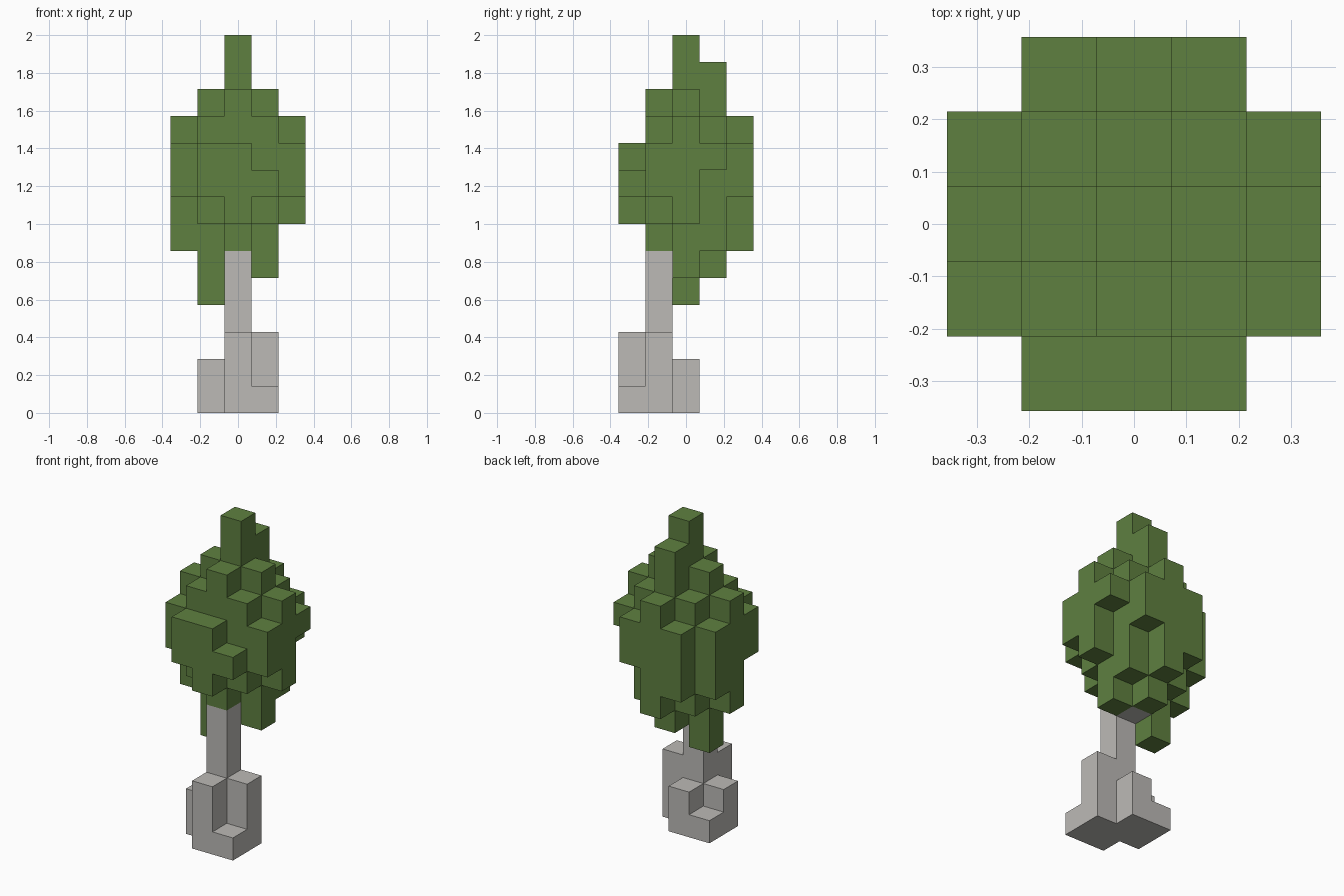
import bpy
import bmesh
from mathutils import Vector

cube = bpy.data.objects.get("Cube")
if cube:
    bpy.data.objects.remove(cube, do_unlink=True)

UNIT = 2 / 14  # edge of one block


def make_material(name, color):
    mat = bpy.data.materials.new(name)
    mat.use_nodes = True
    mat.diffuse_color = color
    mat.node_tree.nodes["Principled BSDF"].inputs["Base Color"].default_value = color
    return mat


def stack(rows):
    """Turn rows of (bottom, top) columns, front row first, into a set of blocks."""
    cells = set()
    for y, row in enumerate(rows):
        for x, span in enumerate(row):
            if span:
                cells.update((x - 2, y - 2, z) for z in range(*span))
    return cells


def build_blocks(name, cells, solid, mat):
    """Make the outer skin of the blocks, leaving out faces against other blocks."""
    bm = bmesh.new()
    for cell in cells:
        centre = Vector(cell) + Vector((0, 0, 0.5))
        for axis in range(3):
            for sign in (-1, 1):
                n = Vector((0, 0, 0))
                n[axis] = sign
                if tuple(int(c + d) for c, d in zip(cell, n)) in solid:
                    continue
                u = Vector((0, 0, 0))
                u[(axis + 1) % 3] = 1
                v = n.cross(u)
                corners = (-u - v, u - v, u + v, v - u)
                bm.faces.new([bm.verts.new((centre + (n + c) / 2) * UNIT) for c in corners])
    bmesh.ops.remove_doubles(bm, verts=bm.verts, dist=UNIT / 100)
    bmesh.ops.dissolve_limit(bm, angle_limit=0.01, verts=bm.verts, edges=bm.edges)
    mesh = bpy.data.meshes.new(name)
    bm.to_mesh(mesh)
    bm.free()
    mesh.materials.append(mat)
    obj = bpy.data.objects.new(name, mesh)
    bpy.context.collection.objects.link(obj)
    return obj


# Leaf columns, from left to right in each row
leaves = stack([
    [None, (8, 10), (7, 10), (8, 9), None],
    [(8, 10), (7, 11), (6, 12), (7, 11), (8, 10)],
    [(6, 11), (4, 12), (6, 14), (5, 12), (7, 11)],
    [(7, 10), (6, 11), (5, 13), (6, 11), (9, 10)],
    [None, (7, 10), (6, 11), (8, 10), None],
])

# Trunk with flared roots
trunk = stack([
    [None, None, (0, 3), (0, 1)],
    [None, (0, 2), (0, 6), (0, 3)],
    [None, (0, 1), (0, 2)],
])
trunk.add((0, 0, 5))  # bend of the trunk under the crown

solid = leaves | trunk
build_blocks("leaf_crown", leaves, solid, make_material("leaf green", (0.114, 0.216, 0.051, 1)))
build_blocks("trunk", trunk, solid, make_material("pale bark", (0.503, 0.491, 0.468, 1)))
